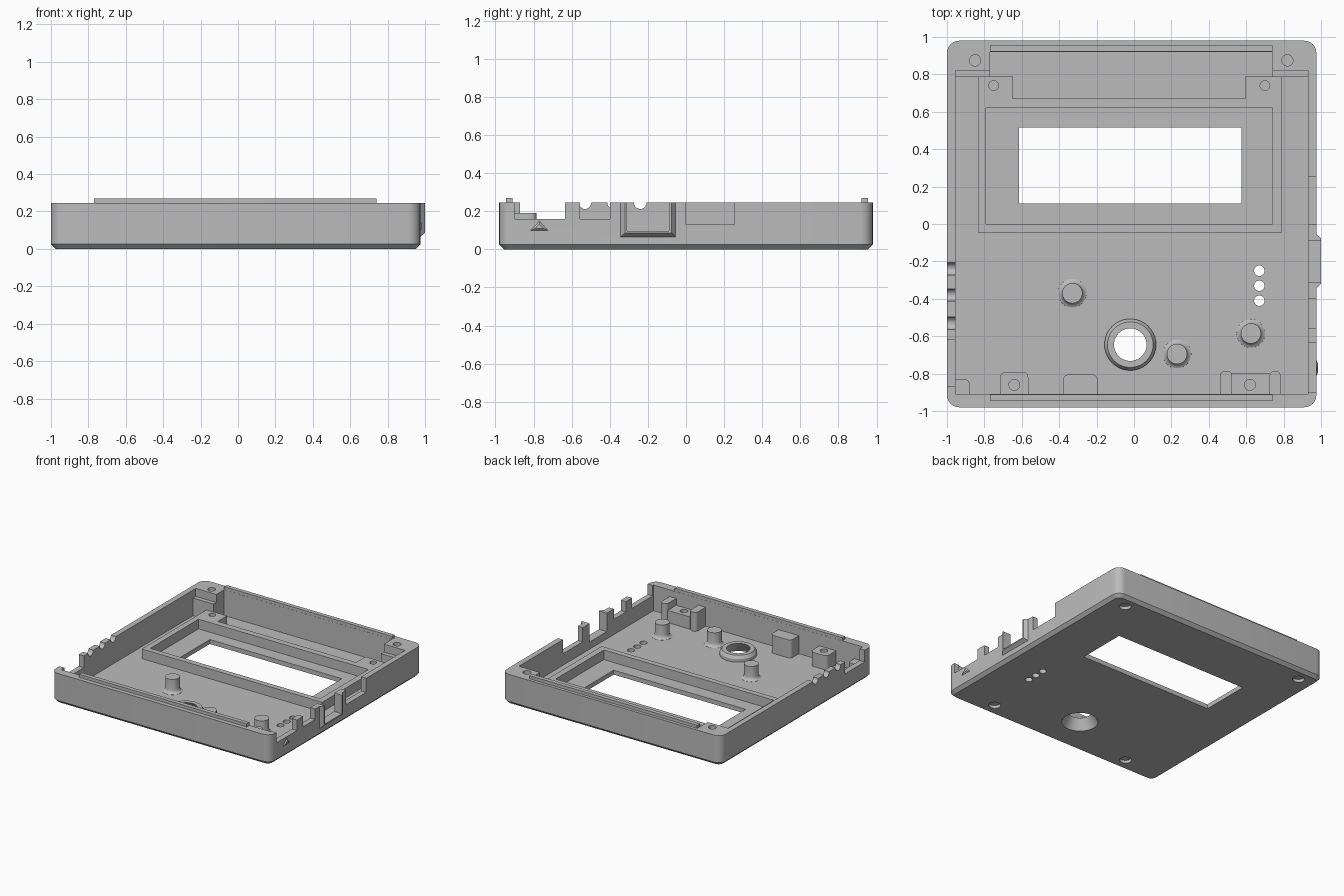
import bpy, bmesh, math
from mathutils import Vector

old = bpy.data.objects.get("Cube")
if old:
    bpy.data.objects.remove(old, do_unlink=True)

grey = bpy.data.materials.new("plain grey")
grey.use_nodes = True
grey.diffuse_color = (0.5, 0.5, 0.5, 1)
grey.node_tree.nodes["Principled BSDF"].inputs["Base Color"].default_value = (0.5, 0.5, 0.5, 1)


def loft(name, rings, closed=False):
    """Skin rings of points; cap the ends, or join them when closed."""
    bm = bmesh.new()
    vs = [[bm.verts.new(p) for p in ring] for ring in rings]
    n = len(vs[0])
    pairs = list(zip(vs, vs[1:]))
    if closed:
        pairs.append((vs[-1], vs[0]))
    else:
        bm.faces.new(vs[0])
        bm.faces.new(vs[-1])
    for a, b in pairs:
        for i in range(n):
            j = (i + 1) % n
            bm.faces.new((a[i], a[j], b[j], b[i]))
    bmesh.ops.recalc_face_normals(bm, faces=bm.faces)
    mesh = bpy.data.meshes.new(name)
    bm.to_mesh(mesh)
    bm.free()
    mesh.materials.append(grey)
    ob = bpy.data.objects.new(name, mesh)
    bpy.context.collection.objects.link(ob)
    return ob


def outline(x0, x1, y0, y1, r, z, seg=6):
    if r == 0:
        return [(x0, y0, z), (x1, y0, z), (x1, y1, z), (x0, y1, z)]
    pts = []
    corners = [(x1 - r, y1 - r), (x0 + r, y1 - r), (x0 + r, y0 + r), (x1 - r, y0 + r)]
    for q, (cx, cy) in enumerate(corners):
        for s in range(seg + 1):
            a = (q + s / seg) * math.pi / 2
            pts.append((cx + r * math.cos(a), cy + r * math.sin(a), z))
    return pts


def block(name, x0, x1, y0, y1, z0, z1, r=0):
    return loft(name, [outline(x0, x1, y0, y1, r, z) for z in (z0, z1)])


def lathe(name, x, y, profile, closed=False, seg=40):
    turn = [i * math.tau / seg for i in range(seg)]
    return loft(name, [[(x + r * math.cos(a), y + r * math.sin(a), z) for a in turn]
                       for r, z in profile], closed)


def rod_x(name, x0, x1, y, z, r, seg=24):
    turn = [i * math.tau / seg for i in range(seg)]
    return loft(name, [[(x, y + r * math.cos(a), z + r * math.sin(a)) for a in turn]
                       for x in (x0, x1)])


def combine(target, tool, operation="DIFFERENCE"):
    tool.hide_render = True
    mod = target.modifiers.new("combine", "BOOLEAN")
    mod.operation, mod.solver, mod.object = operation, "EXACT", tool
    bpy.context.view_layer.objects.active = target
    bpy.ops.object.modifier_apply(modifier=mod.name)
    bpy.data.objects.remove(tool, do_unlink=True)


def cut_box(target, *dims):
    combine(target, block("cutter", *dims))


def cut_hole(target, x, y, r, z0, z1):
    combine(target, lathe("cutter", x, y, [(r, z0), (r, z1)], seg=24))


FLOOR, TOP, SINK = 0.036, 0.245, 0.028

# Outer shell with chamfered underside
L, R, F, B, C = -1.0, 0.975, -0.98, 0.98, 0.025
shell = loft("case_shell", [outline(L + C, R - C, F + C, B - C, 0.04, 0),
                            outline(L, R, F, B, 0.065, C),
                            outline(L, R, F, B, 0.065, TOP)])

# Flared port surround on the right wall
def port_ring(x, y0, y1, z):
    return [(x, y0, z), (x, y1, z), (x, y1, TOP), (x, y0, TOP)]

combine(shell, loft("surround", [port_ring(0.95, -0.345, -0.055, 0.065),
                                 port_ring(0.975, -0.345, -0.055, 0.065),
                                 port_ring(1.0, -0.32, -0.075, 0.085)]), "UNION")

# Interior cavity, leaving corner blocks with a lower ledge at the back
cut_box(shell, -0.955, 0.93, -0.91, 0.785, FLOOR, 0.4)
cut_box(shell, -0.77, 0.74, 0.7, 0.92, FLOOR, 0.4)
cut_box(shell, -0.955, 0.93, 0.75, 0.82, 0.18, 0.4)

# Connector openings in the right wall
for y0, y1, z in ((-0.9, -0.635, 0.16), (-0.555, -0.4, 0.16),
                  (-0.31, -0.09, 0.095), (0.0, 0.255, 0.13)):
    cut_box(shell, 0.9, 1.1, y0, y1, z, 0.4)

# Left wall opening and cable notches
cut_box(shell, -1.1, -0.9, -0.87, -0.62, 0.15, 0.4)
for y in (-0.24, -0.38, -0.53):
    combine(shell, rod_x("cutter", -1.1, -0.9, y, TOP, 0.033))

# Display window, indicator holes and dished control hole
cut_box(shell, -0.615, 0.575, 0.11, 0.515, -0.1, 0.3)
for y in (-0.25, -0.33, -0.41):
    cut_hole(shell, 0.67, y, 0.028, -0.1, 0.2)
combine(shell, lathe("cutter", -0.02, -0.645, [(0.137, -0.005), (0.107, 0.05)]))

# Screw recesses under the corners, screw holes on the back blocks
for x, y in ((-0.85, 0.875), (0.82, 0.875), (-0.64, -0.86), (0.62, -0.86)):
    cut_hole(shell, x, y, 0.045, -0.1, 0.024)
    if y > 0:
        cut_hole(shell, x, y, 0.03, 0.13, 0.4)

# Locating tongues along the front and back rims
block("front_tongue", -0.77, 0.74, -0.945, -0.911, 0.2, 0.27)
block("back_tongue", -0.77, 0.74, 0.921, 0.955, 0.2, 0.27)

# Display frame with two mounting pads
frame = block("display_frame", -0.835, 0.79, -0.045, 0.79, SINK, 0.115)
cut_box(frame, -0.79, 0.74, 0.0, 0.62, 0, 0.3)
cut_box(frame, -0.65, 0.595, 0.67, 0.9, 0, 0.3)
for x in (-0.75, 0.7):
    cut_hole(frame, x, 0.74, 0.026, 0.06, 0.3)

# Support posts with flared feet
for i, (x, y) in enumerate(((-0.33, -0.37), (0.23, -0.695), (0.625, -0.585))):
    lathe(f"support_post_{i + 1}", x, y,
          [(0.078, SINK), (0.076, 0.037), (0.065, 0.042), (0.057, 0.052), (0.054, 0.065), (0.054, 0.15)])

# Raised collar around the control hole
lathe("control_collar", -0.02, -0.645,
      [(0.138, SINK), (0.138, 0.06), (0.122, 0.085), (0.087, 0.085), (0.12, SINK)], closed=True)

# Bosses along the inside of the front wall
left_boss = block("left_screw_boss", -0.715, -0.565, -0.94, -0.79, SINK, 0.15, 0.03)
cut_hole(left_boss, -0.64, -0.86, 0.029, 0.07, 0.3)
block("stop_block", -0.38, -0.195, -0.94, -0.805, SINK, 0.183, 0.03)
block("corner_rib", -0.98, -0.88, -0.94, -0.83, SINK, 0.13, 0.025)
right_boss = block("right_screw_boss", 0.5, 0.75, -0.94, -0.8, SINK, 0.135)
cut_hole(right_boss, 0.62, -0.86, 0.029, 0.07, 0.3)
for name, x0, x1 in (("inner", 0.46, 0.525), ("outer", 0.725, 0.785)):
    block(f"right_boss_{name}_ear", x0, x1, -0.94, -0.785, SINK, 0.19, 0.028)

# Small triangular pointer on the right wall
def pointer(x, s):
    return [(x, -0.77 - 0.045 * s, 0.118 - 0.018 * s), (x, -0.77 + 0.045 * s, 0.118 - 0.018 * s),
            (x, -0.77, 0.118 + 0.03 * s)]

loft("pointer_mark", [pointer(0.96, 1), pointer(0.975, 1), pointer(0.984, 0.5)])

# Smooth the round surfaces, keeping edges sharp
bpy.ops.object.select_all(action="DESELECT")
for ob in bpy.context.collection.objects:
    if ob.type == "MESH" and grey.name in ob.data.materials:
        ob.select_set(True)
        bpy.context.view_layer.objects.active = ob
bpy.ops.object.shade_smooth_by_angle(angle=math.radians(30))
